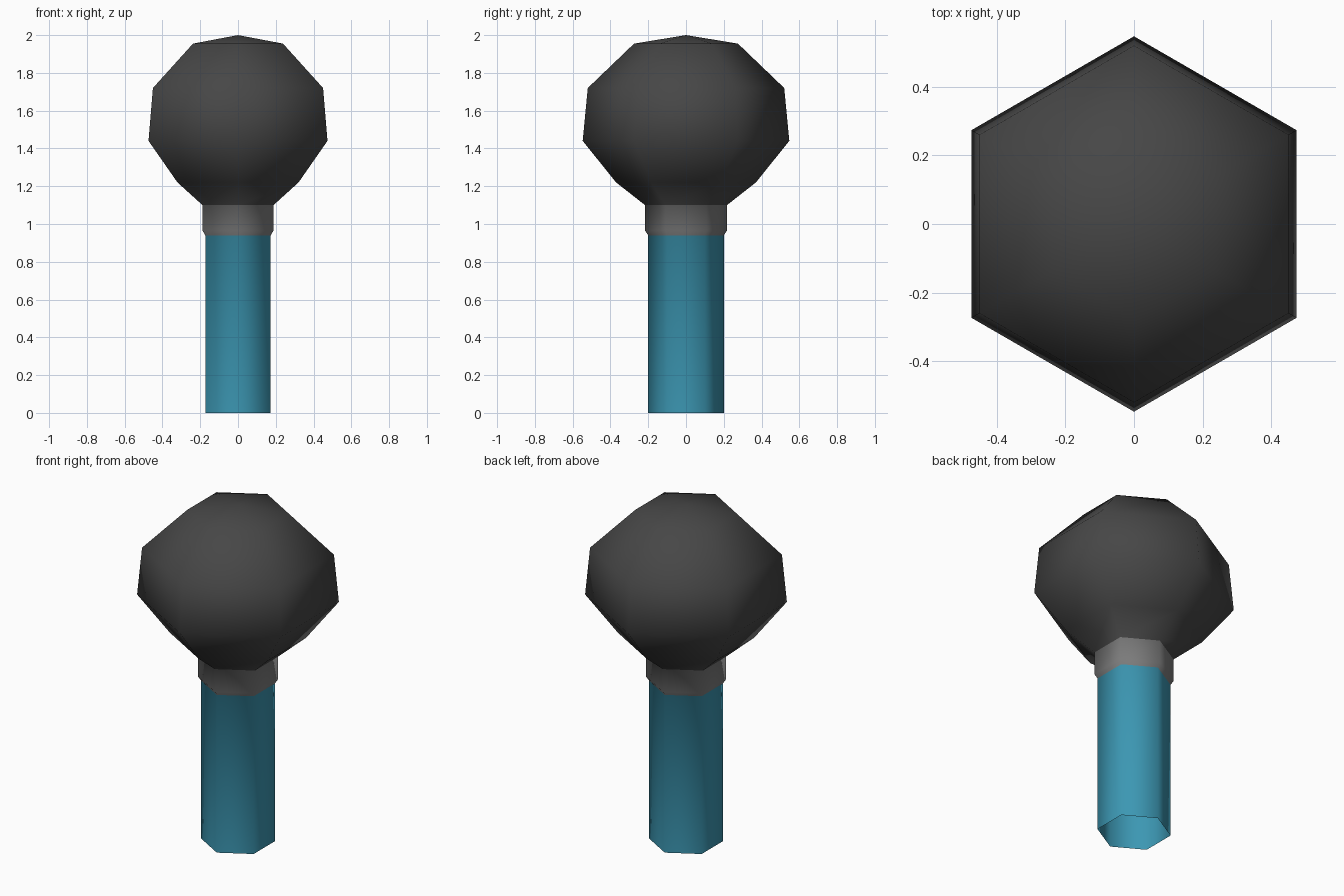
import bpy, bmesh
from math import sin, cos, pi

cube = bpy.data.objects.get("Cube")
if cube:
    bpy.data.objects.remove(cube, do_unlink=True)

SIDES = 6


def flat_material(name, rgb):
    mat = bpy.data.materials.new(name)
    mat.use_nodes = True
    mat.diffuse_color = (*rgb, 1)
    bsdf = next(n for n in mat.node_tree.nodes if n.type == 'BSDF_PRINCIPLED')
    bsdf.inputs["Base Color"].default_value = (*rgb, 1)
    return mat


materials = [
    flat_material("teal_handle", (0.045, 0.31, 0.45)),
    flat_material("grey_collar", (0.21, 0.21, 0.21)),
    flat_material("charcoal_head", (0.062, 0.062, 0.062)),
]
HANDLE, COLLAR, HEAD = range(len(materials))

# Profile rings from the open base up: radius, height, material of the band above
profile = [
    (0.20, 0.0, HANDLE),
    (0.20, 0.94, COLLAR),
    (0.217, 0.965, COLLAR),
    (0.217, 1.10, HEAD),
    (0.37, 1.22, HEAD),
    (0.547, 1.44, HEAD),
    (0.52, 1.72, HEAD),
    (0.275, 1.955, HEAD),
]

# One continuous hexagonal lathe: handle, collar and head share their seams
bm = bmesh.new()
rings = []
for radius, z, _ in profile:
    angles = [pi / 2 + 2 * pi * i / SIDES for i in range(SIDES)]
    rings.append([bm.verts.new((radius * cos(a), radius * sin(a), z)) for a in angles])

for (lower, upper), (_, _, slot) in zip(zip(rings, rings[1:]), profile):
    for i in range(SIDES):
        j = (i + 1) % SIDES
        face = bm.faces.new((lower[i], lower[j], upper[j], upper[i]))
        face.material_index = slot

# Shallow pointed crown
apex = bm.verts.new((0, 0, 2))
for i in range(SIDES):
    face = bm.faces.new((rings[-1][i], rings[-1][(i + 1) % SIDES], apex))
    face.material_index = HEAD

for face in bm.faces:
    face.smooth = True

mesh = bpy.data.meshes.new("round_headed_handle")
bm.to_mesh(mesh)
bm.free()
for mat in materials:
    mesh.materials.append(mat)
obj = bpy.data.objects.new("round_headed_handle", mesh)
bpy.context.collection.objects.link(obj)
